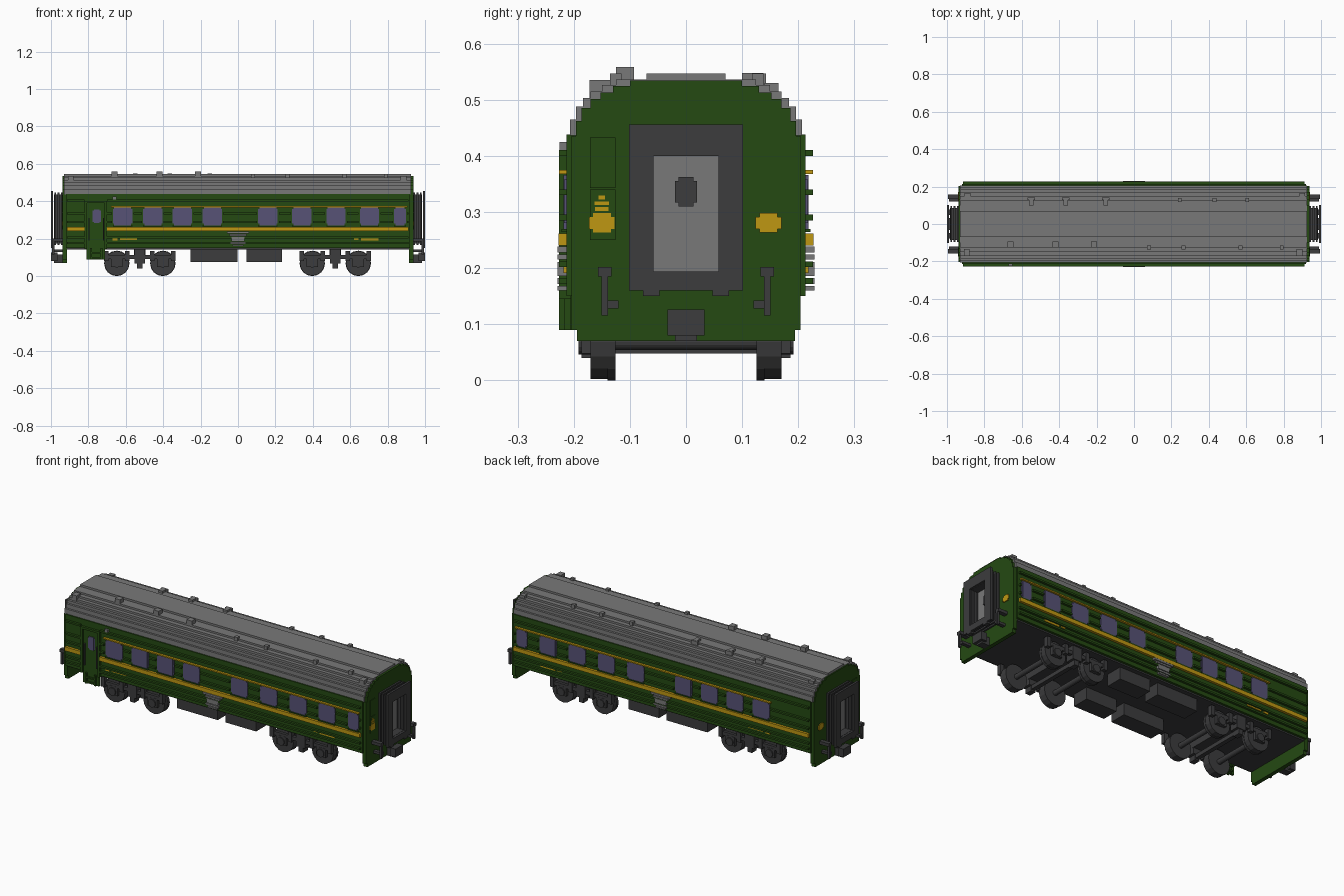
import bpy, bmesh, math
from mathutils import Matrix, Vector

if "Cube" in bpy.data.objects:
    bpy.data.objects.remove(bpy.data.objects["Cube"])


def material(name, rgb):
    m = bpy.data.materials.new(name)
    m.use_nodes = True
    m.diffuse_color = (*rgb, 1)
    b = m.node_tree.nodes["Principled BSDF"]
    b.inputs["Base Color"].default_value = (*rgb, 1)
    b.inputs["Roughness"].default_value = 0.8
    return m


GREEN = material("dark green", (0.018, 0.068, 0.006))
GREY = material("roof grey", (0.19, 0.19, 0.19))
DARK = material("charcoal", (0.045, 0.045, 0.047))
YELLOW = material("mustard yellow", (0.52, 0.31, 0.006))
GLASS = material("violet glass", (0.095, 0.085, 0.18))


def finish(name, bm, mat):
    bmesh.ops.recalc_face_normals(bm, faces=bm.faces)
    me = bpy.data.meshes.new(name)
    bm.to_mesh(me)
    bm.free()
    me.materials.append(mat)
    ob = bpy.data.objects.new(name, me)
    bpy.context.collection.objects.link(ob)
    return ob


def boxes(name, mat, items):
    """One object from boxes given as (x0, x1, y0, y1, z0, z1)."""
    bm = bmesh.new()
    for x0, x1, y0, y1, z0, z1 in items:
        c = Vector((x0 + x1, y0 + y1, z0 + z1)) / 2
        s = (abs(x1 - x0), abs(y1 - y0), abs(z1 - z0), 1)
        bmesh.ops.create_cube(bm, size=1, matrix=Matrix.Translation(c) @ Matrix.Diagonal(s))
    return finish(name, bm, mat)


def both(items):
    """Repeat boxes mirrored across the long axis."""
    return items + [(a, b, -d, -c, e, f) for a, b, c, d, e, f in items]


def cylinders(name, mat, items, seg=16):
    """Cylinders along y given as (x, y0, y1, z, radius)."""
    bm = bmesh.new()
    for x, y0, y1, z, r in items:
        m = Matrix.Translation((x, (y0 + y1) / 2, z)) @ Matrix.Rotation(math.pi / 2, 4, 'X')
        bmesh.ops.create_cone(bm, cap_ends=True, segments=seg, radius1=r, radius2=r,
                              depth=abs(y1 - y0), matrix=m)
    return finish(name, bm, mat)


def extrude_steps(name, mat, x0, x1, base, steps):
    """Extrude a symmetric stepped section along x; steps are (half_width, top_z)."""
    half, z = [], base
    for w, top in steps:
        half += [(w, z), (w, top)]
        z = top
    outline = half + [(-y, z) for y, z in reversed(half)]
    bm = bmesh.new()
    f = bm.faces.new([bm.verts.new((x0, y, z)) for y, z in outline])
    r = bmesh.ops.extrude_face_region(bm, geom=[f])
    bmesh.ops.translate(bm, vec=(x1 - x0, 0, 0),
                        verts=[v for v in r["geom"] if isinstance(v, bmesh.types.BMVert)])
    return finish(name, bm, mat)


# Body shell, floor and stepped roof
boxes("body", GREEN, [(-0.92, 0.92, -0.213, 0.213, 0.15, 0.438)])
boxes("floor", DARK, [(-0.92, 0.92, -0.2, 0.2, 0.142, 0.152)])
extrude_steps("roof", GREY, -0.93, 0.925, 0.436,
              [(0.207, 0.465), (0.196, 0.488), (0.184, 0.503), (0.17, 0.515),
               (0.15, 0.526), (0.125, 0.536), (0.07, 0.547)])
for s, side in ((-1, "right"), (1, "left")):
    extrude_steps(side + "_end_wall", GREEN, s * 0.915, s * 0.937, 0.07,
                  [(0.194, 0.09), (0.204, 0.435), (0.196, 0.462), (0.186, 0.485),
                   (0.17, 0.501), (0.152, 0.513), (0.13, 0.524), (0.1, 0.534)])

# Windows with clipped corners: (centre, half width)
WINDOWS = [(-0.617, 0.052), (-0.455, 0.052), (-0.297, 0.052), (-0.137, 0.052), (0.16, 0.052),
           (0.342, 0.052), (0.524, 0.052), (0.703, 0.052), (0.866, 0.032)]
panes, sills = [], []
for x, w in WINDOWS:
    panes += [(x - w, x + w, 0.21, 0.2175, 0.28, 0.358),
              (x - w + 0.007, x + w - 0.007, 0.21, 0.218, 0.27, 0.366)]
    sills.append((x - w, x + w, 0.21, 0.222, 0.264, 0.27))
boxes("windows", GLASS, both(panes))
boxes("window_sills", GREEN, both(sills))

# Side ribs, broken by windows; the front side is also broken by the door
DOOR = (-0.82, -0.70)


def spans(gaps, lo=-0.915, hi=0.912):
    out = []
    for a, b in sorted(gaps):
        if a > lo:
            out.append((lo, a))
        lo = max(lo, b)
    return out + [(lo, hi)] if hi > lo else out


openings = [(x - w - 0.006, x + w + 0.006) for x, w in WINDOWS]
ribs, stripe = [], []
for s in (-1, 1):
    door = [DOOR] if s < 0 else []
    for z in (0.172, 0.202, 0.285, 0.33, 0.40):
        cuts = door + (openings if 0.27 < z < 0.36 else [])
        ribs += [(a, b, s * 0.21, s * 0.226, z, z + 0.01) for a, b in spans(cuts)]
    stripe += [(a, b, s * 0.21, s * 0.227, 0.24, 0.262) for a, b in spans(door)]
    stripe.append((-0.68, 0.905, s * 0.21, s * 0.226, 0.368, 0.375))
boxes("side_ribs", GREEN, ribs)
boxes("yellow_stripes", YELLOW, stripe)

# Number plates and tapered centre badges on both sides
boxes("side_number_plates", YELLOW, both([
    (-0.672, -0.645, 0.21, 0.218, 0.191, 0.206), (-0.63, -0.54, 0.21, 0.218, 0.194, 0.203),
    (0.62, 0.645, 0.21, 0.218, 0.194, 0.203), (0.658, 0.75, 0.21, 0.218, 0.191, 0.206)]))
boxes("side_badges", GREY, both([
    (-w, w, 0.21, 0.229, z, z + h) for w, z, h in
    ((0.06, 0.228, 0.01), (0.045, 0.215, 0.009), (0.035, 0.186, 0.025), (0.04, 0.172, 0.01),
     (0.03, 0.16, 0.008))]))

# Entrance door, frame and step ladder on the front side
boxes("entrance_door", GREEN, [
    (-0.81, -0.71, -0.217, -0.205, 0.09, 0.40), (-0.82, -0.806, -0.226, -0.205, 0.145, 0.40),
    (-0.714, -0.70, -0.226, -0.205, 0.145, 0.40), (-0.82, -0.70, -0.226, -0.205, 0.39, 0.402)])
boxes("door_window", GLASS, [(-0.777, -0.733, -0.22, -0.21, 0.29, 0.35),
                             (-0.77, -0.74, -0.2205, -0.21, 0.283, 0.357)])
boxes("door_handrails", DARK, [(x, x + 0.006, -0.226, -0.21, 0.19, 0.31) for x in (-0.80, -0.722)])
boxes("door_steps", GREEN, [(-0.79, -0.78, -0.226, -0.2, 0.09, 0.15), (-0.735, -0.725, -0.226, -0.2, 0.09, 0.15)]
      + [(-0.79, -0.725, -0.226, -0.19, z, z + 0.008) for z in (0.095, 0.122)])
boxes("side_lamp", GREY, [(-0.67, -0.65, -0.225, -0.21, 0.40, 0.425)])

# Roof vents and small fittings
boxes("roof_vents", GREY,
      [(x - 0.016, x + 0.016, -0.125, -0.093, 0.52, 0.558) for x in (-0.66, -0.42, -0.215)]
      + [(x - 0.012, x + 0.012, 0.1, 0.138, 0.51, 0.548) for x in (-0.55, -0.365, -0.15)]
      + [(x - 0.02, x + 0.02, 0.128, 0.143, 0.51, 0.547) for x in (-0.55, -0.365, -0.15)]
      + [(x - 0.01, x + 0.01, 0.118, 0.138, 0.51, 0.547) for x in (0.245, 0.43, 0.605)]
      + [(x - 0.01, x + 0.01, -0.135, -0.115, 0.51, 0.547) for x in (0.08, 0.265, 0.57, 0.79)])
boxes("roof_corner_fittings", GREY,
      [(x - 0.015, x + 0.015, -0.172, -0.135, 0.49, 0.535) for x in (-0.895, 0.885)]
      + [(x - 0.015, x + 0.015, 0.14, 0.165, 0.49, 0.53) for x in (-0.89, 0.9)])


# End details, repeated at both ends
def frame(x0, x1, w, z0, z1, iw, iz0, iz1):
    return [(x0, x1, -w, -iw, z0, z1), (x0, x1, iw, w, z0, z1),
            (x0, x1, -iw, iw, z0, iz0), (x0, x1, -iw, iw, iz1, z1)]


for s, side in ((-1, "right"), (1, "left")):
    def ends(name, mat, items):
        boxes(side + "_" + name, mat, [(s * a, s * b, *r) for a, b, *r in items])

    # Folded gangway with an outer plate
    folds = frame(0.93, 0.985, 0.085, 0.175, 0.435, 0.064, 0.193, 0.402)
    for x in (0.937, 0.955, 0.973):
        folds += frame(x, x + 0.009, 0.095, 0.165, 0.447, 0.06, 0.193, 0.402)
    folds += frame(0.988, 1.0, 0.102, 0.16, 0.456, 0.058, 0.194, 0.40)
    folds += [(0.98, 1.0, y - 0.015, y + 0.015, 0.15, 0.165) for y in (-0.062, 0.062)]
    ends("gangway", DARK, folds)
    ends("gangway_door", GREY, [(0.93, 0.942, -0.066, 0.066, 0.185, 0.41)])
    ends("gangway_door_window", DARK, [(0.94, 0.946, -0.02, 0.02, 0.317, 0.355),
                                       (0.94, 0.9465, -0.013, 0.013, 0.31, 0.362)])
    # Coupler and hanging hoses
    ends("coupler", DARK, [(0.93, 0.985, -0.02, 0.02, 0.07, 0.115),
                           (0.965, 1.0, -0.033, 0.033, 0.08, 0.126)])
    hoses = []
    for t in (-1, 1):
        hoses += [(0.935, 0.995, t * 0.145 - 0.012, t * 0.145 + 0.012, 0.185, 0.202),
                  (0.982, 0.995, t * 0.145 - 0.006, t * 0.145 + 0.006, 0.115, 0.19),
                  (0.935, 0.99, t * 0.13 - 0.01, t * 0.13 + 0.01, 0.128, 0.142)]
    ends("hoses", DARK, hoses)
    # Yellow markings and raised green panels
    ends("end_markings", YELLOW,
         [(0.936, 0.942, y - w, y + w, z, z + h) for y in (-0.15, 0.147)
          for w, z, h in ((0.023, 0.27, 0.021), (0.016, 0.263, 0.035))]
         + [(0.936, 0.942, -0.15 - w, -0.15 + w, z, z + 0.007)
            for w, z in ((0.012, 0.302), (0.013, 0.312), (0.006, 0.322))])
    ends("end_panels", GREEN, [(0.935, 0.94, -0.171, -0.126, 0.343, 0.433),
                               (0.935, 0.94, -0.171, -0.126, 0.25, 0.34)])

# Equipment boxes under the floor
boxes("underfloor_boxes", DARK, both([(-0.255, -0.003, 0.08, 0.175, 0.075, 0.146),
                                      (0.045, 0.235, 0.08, 0.175, 0.075, 0.146)]))

# Bogies: wheels, axles, axle boxes, frames and springs
for c, side in ((-0.525, "right"), (0.52, "left")):
    axles = (c - 0.123, c + 0.123)
    wheels, parts = [], []
    for x in axles:
        wheels += [(x, -0.135, 0.135, 0.068, 0.014)]
        for t in (-1, 1):
            wheels += [(x, t * 0.137, t * 0.170, 0.068, 0.066),
                       (x, t * 0.126, t * 0.140, 0.068, 0.068),
                       (x, t * 0.17, t * 0.192, 0.068, 0.022)]
        parts += both([(x - 0.03, x + 0.03, 0.165, 0.186, 0.048, 0.098),
                       (x - 0.068, x - 0.045, 0.165, 0.19, 0.08, 0.135),
                       (x + 0.045, x + 0.068, 0.165, 0.19, 0.08, 0.135)])
    parts += both([(c - 0.19, c + 0.19, 0.166, 0.185, 0.092, 0.112),
                   (c - 0.028, c + 0.028, 0.14, 0.19, 0.068, 0.142),
                   (c - 0.014, c + 0.014, 0.145, 0.186, 0.04, 0.07)])
    parts += [(c - 0.03, c + 0.03, -0.15, 0.15, 0.1, 0.146),
              (c - 0.012, c + 0.012, -0.165, 0.165, 0.048, 0.07)]
    cylinders(side + "_bogie_wheels", DARK, wheels)
    boxes(side + "_bogie_frame", DARK, parts)
